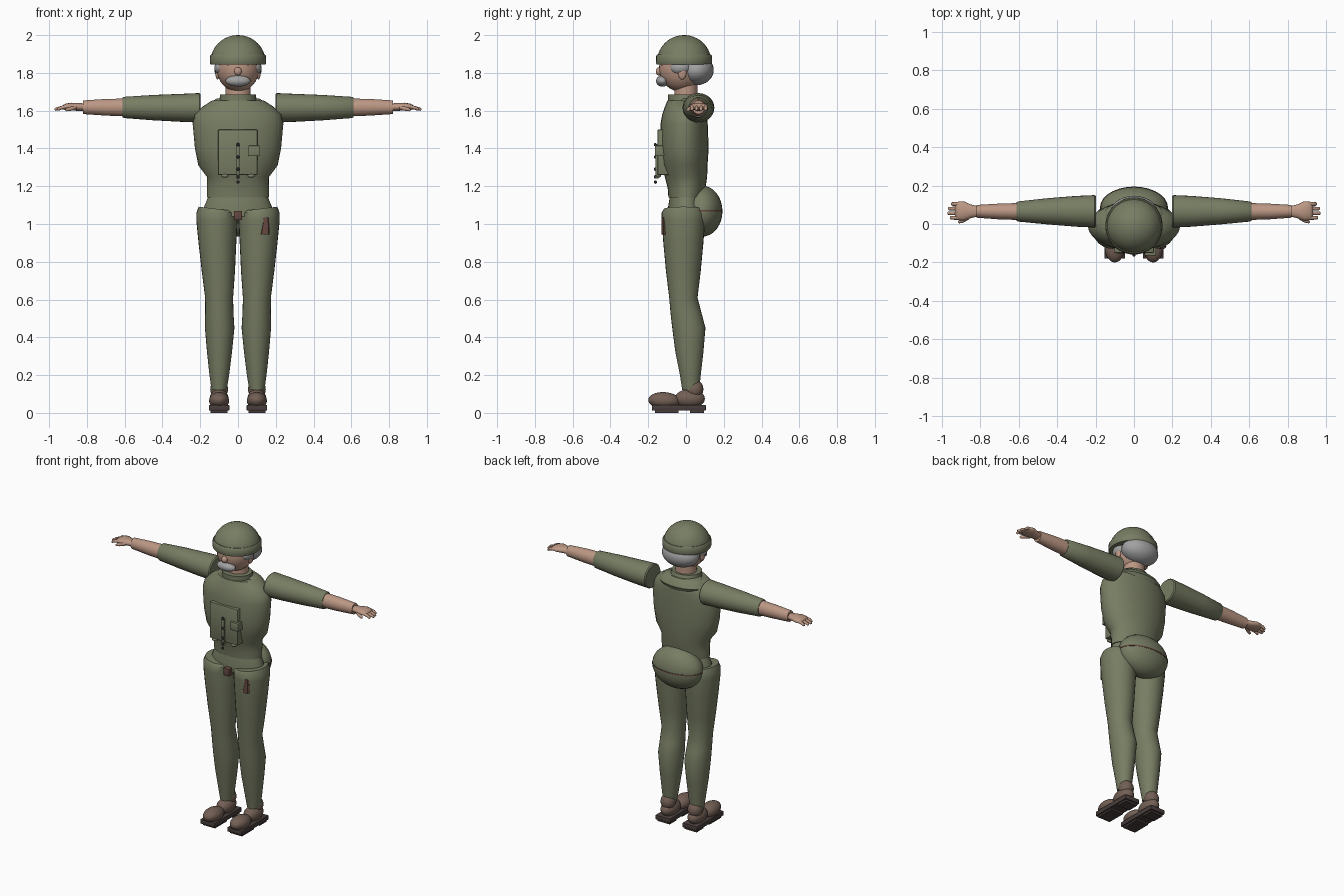
import bpy, bmesh, math
from mathutils import Vector, Matrix


def material(name, rgb):
    m = bpy.data.materials.new(name)
    m.diffuse_color = (*rgb, 1)
    return m


OLIVE = material("olive cloth", (0.185, 0.205, 0.125))
SKIN = material("skin", (0.50, 0.31, 0.23))
GREY = material("grey hair", (0.36, 0.36, 0.36))
BROWN = material("boot leather", (0.17, 0.115, 0.09))
SOLE = material("dark sole", (0.065, 0.048, 0.044))
RUST = material("rust leather", (0.13, 0.065, 0.05))
BLACK = material("black", (0.02, 0.02, 0.02))


def finish(name, bm, mat, angle=40):
    bmesh.ops.recalc_face_normals(bm, faces=bm.faces[:])
    me = bpy.data.meshes.new(name)
    bm.to_mesh(me)
    bm.free()
    me.materials.append(mat)
    ob = bpy.data.objects.new(name, me)
    bpy.context.collection.objects.link(ob)
    bpy.ops.object.select_all(action='DESELECT')
    ob.select_set(True)
    bpy.context.view_layer.objects.active = ob
    bpy.ops.object.shade_smooth_by_angle(angle=math.radians(angle))
    return ob


def loft(name, rings, mat, axis='z', tilt=0, sides=28, angle=40):
    """Skin elliptical rings (x, y, z, a, b); tilt slants the last ring along x."""
    bm = bmesh.new()
    loops = []
    for k, (x, y, z, a, b) in enumerate(rings):
        loop = []
        for i in range(sides):
            t = 2 * math.pi * i / sides
            c, s = a * math.cos(t), b * math.sin(t)
            if axis == 'z':
                p = (x + c, y + s, z + (tilt * c if k == len(rings) - 1 else 0))
            else:
                p = (x, y + c, z + s)
            loop.append(bm.verts.new(p))
        loops.append(loop)
    for lo, hi in zip(loops, loops[1:]):
        for i in range(sides):
            j = (i + 1) % sides
            bm.faces.new((lo[i], lo[j], hi[j], hi[i]))
    bm.faces.new(loops[0])
    bm.faces.new(loops[-1])
    return finish(name, bm, mat, angle)


def ball(name, c, r, mat, rot=0):
    bm = bmesh.new()
    m = Matrix.Translation(c) @ Matrix.Rotation(rot, 4, 'X') @ Matrix.Diagonal((*r, 1))
    bmesh.ops.create_uvsphere(bm, u_segments=28, v_segments=16, radius=1, matrix=m)
    return finish(name, bm, mat)


def box(name, lo, hi, mat, bevel=0.0):
    bm = bmesh.new()
    lo, hi = Vector(lo), Vector(hi)
    m = Matrix.Translation((lo + hi) / 2) @ Matrix.Diagonal((*(hi - lo), 1))
    bmesh.ops.create_cube(bm, size=1, matrix=m)
    if bevel:
        bmesh.ops.bevel(bm, geom=bm.edges[:], offset=bevel, segments=2, affect='EDGES', profile=0.5)
    return finish(name, bm, mat)


# Jacket body, waist and collar
loft("jacket", [(0, 0.0, 1.14, 0.165, 0.093), (0, 0.003, 1.19, 0.165, 0.10),
                (0, 0.0, 1.25, 0.165, 0.112), (0, -0.008, 1.31, 0.21, 0.122),
                (0, -0.01, 1.40, 0.228, 0.13), (0, -0.01, 1.53, 0.24, 0.125),
                (0, -0.006, 1.58, 0.228, 0.12), (0, 0.0, 1.62, 0.19, 0.112),
                (0, 0.0, 1.655, 0.135, 0.098)], OLIVE)
loft("collar", [(0, 0, 1.64, 0.10, 0.095), (0, -0.01, 1.685, 0.095, 0.085)], OLIVE)
loft("hood_roll", [(0, 0.04, 1.59, 0.14, 0.072), (0, 0.04, 1.62, 0.16, 0.085),
                   (0, 0.03, 1.645, 0.145, 0.08), (0, 0.02, 1.665, 0.11, 0.07)], OLIVE)
loft("waist", [(0, 0, 1.04, 0.185, 0.095), (0, 0, 1.09, 0.18, 0.095),
               (0, 0, 1.15, 0.155, 0.085)], OLIVE)

# Seat with belt line around it
ball("seat", (0, 0.085, 1.068), (0.175, 0.108, 0.135), OLIVE)
loft("belt_line", [(0, 0.085, 1.066, 0.177, 0.1095), (0, 0.085, 1.074, 0.177, 0.1095)], RUST)

for s, side in ((-1, "right"), (1, "left")):
    # Trouser leg
    loft(f"{side}_trouser_leg", [
        (0.100 * s, 0.025, 0.12, 0.040, 0.045), (0.099 * s, 0.023, 0.20, 0.052, 0.055),
        (0.098 * s, 0.018, 0.32, 0.066, 0.074), (0.097 * s, 0.015, 0.45, 0.078, 0.088),
        (0.099 * s, 0.0, 0.53, 0.075, 0.082), (0.100 * s, -0.014, 0.61, 0.074, 0.075),
        (0.104 * s, -0.014, 0.75, 0.088, 0.092), (0.109 * s, -0.014, 0.90, 0.100, 0.106),
        (0.112 * s, -0.014, 1.02, 0.109, 0.115), (0.112 * s, -0.014, 1.06, 0.108, 0.115),
        (0.112 * s, -0.014, 1.08, 0.096, 0.103)], OLIVE, tilt=0.12 * s)

    # Shoe: ankle, body, toe cap and layered sole
    x = 0.1 * s
    ball(f"{side}_shoe_ankle", (x, 0.045, 0.125), (0.047, 0.047, 0.052), BROWN)
    ball(f"{side}_shoe_body", (x, 0.02, 0.075), (0.05, 0.08, 0.05), BROWN)
    ball(f"{side}_shoe_toe", (x, -0.115, 0.065), (0.053, 0.085, 0.045), BROWN, rot=-0.06)
    box(f"{side}_shoe_sole", (x - 0.054, -0.18, 0.012), (x + 0.054, 0.105, 0.042), SOLE, 0.004)
    for part, y0, y1 in (("heel", 0.02, 0.095), ("tread", -0.165, -0.04)):
        box(f"{side}_{part}_pad", (x - 0.045, y0, 0), (x + 0.045, y1, 0.015), SOLE)

    # Sleeve and forearm
    loft(f"{side}_sleeve", [
        (0.198 * s, 0.066, 1.615, 0.078, 0.072), (0.205 * s, 0.066, 1.615, 0.084, 0.078),
        (0.30 * s, 0.066, 1.615, 0.080, 0.074), (0.45 * s, 0.066, 1.616, 0.068, 0.067),
        (0.605 * s, 0.065, 1.617, 0.052, 0.056), (0.612 * s, 0.065, 1.617, 0.047, 0.051)],
        OLIVE, axis='x')
    loft(f"{side}_forearm", [
        (0.60 * s, 0.065, 1.617, 0.044, 0.047), (0.70 * s, 0.065, 1.618, 0.041, 0.044),
        (0.82 * s, 0.066, 1.618, 0.033, 0.036)], SKIN, axis='x')

    # Hand with four fingers and thumb
    loft(f"{side}_palm", [
        (0.81 * s, 0.066, 1.618, 0.026, 0.020), (0.85 * s, 0.066, 1.620, 0.036, 0.021),
        (0.885 * s, 0.068, 1.622, 0.050, 0.020), (0.915 * s, 0.068, 1.620, 0.048, 0.016),
        (0.93 * s, 0.066, 1.617, 0.036, 0.010)], SKIN, axis='x', sides=16, angle=60)
    for i, length in enumerate((0.952, 0.967, 0.971, 0.958)):
        y = 0.104 - i * 0.024
        loft(f"{side}_finger_{i + 1}", [
            (0.90 * s, y, 1.622, 0.010, 0.010), (0.935 * s, y, 1.616, 0.010, 0.010),
            ((length - 0.006) * s, y, 1.608, 0.009, 0.009),
            (length * s, y, 1.607, 0.004, 0.004)], SKIN, axis='x', sides=10, angle=60)
    loft(f"{side}_thumb", [
        (0.855 * s, 0.04, 1.616, 0.014, 0.012), (0.885 * s, 0.020, 1.610, 0.012, 0.011),
        (0.908 * s, 0.012, 1.605, 0.009, 0.009), (0.914 * s, 0.011, 1.604, 0.004, 0.004)],
        SKIN, axis='x', sides=10, angle=60)

    # Eye, ear and side hair
    ball(f"{side}_eye", (0.045 * s, -0.118, 1.838), (0.014, 0.012, 0.010), BLACK)
    ball(f"{side}_ear", (0.108 * s, -0.02, 1.80), (0.012, 0.022, 0.035), SKIN)
    ball(f"{side}_side_hair", (0.085 * s, -0.03, 1.828), (0.04, 0.055, 0.04), GREY)
    ball(f"{side}_pouch_foot", (0.07 * s, -0.145, 1.255), (0.02, 0.012, 0.01), OLIVE)

# Neck, head and facial hair
loft("neck", [(0, 0.0, 1.66, 0.068, 0.062), (0, 0.0, 1.76, 0.066, 0.062)], SKIN)
ball("head", (0, -0.025, 1.825), (0.113, 0.118, 0.125), SKIN)
ball("nose", (0, -0.142, 1.808), (0.02, 0.018, 0.022), SKIN)
ball("moustache", (0, -0.125, 1.757), (0.066, 0.034, 0.030), GREY)
ball("back_hair", (0, 0.055, 1.815), (0.125, 0.092, 0.08), GREY)

# Helmet dome with raised rim band
dome = [(0, -0.01, 1.86 + 0.14 * math.sin(t), 0.145 * math.cos(t), 0.143 * math.cos(t))
        for t in [i * math.pi / 2 / 10.3 for i in range(11)]]
loft("helmet", [(0, -0.01, 1.845, 0.143, 0.142)] + dome, OLIVE, sides=36)
loft("helmet_rim", [(0, -0.01, 1.845, 0.146, 0.146), (0, -0.01, 1.852, 0.149, 0.149),
                    (0, -0.01, 1.89, 0.148, 0.148), (0, -0.01, 1.898, 0.142, 0.142)],
     OLIVE, sides=36)

# Chest pouch with side pocket, strap and studs
box("chest_pouch", (-0.105, -0.15, 1.26), (0.103, -0.06, 1.5), OLIVE, 0.004)
box("pouch_pocket", (0.055, -0.165, 1.36), (0.115, -0.10, 1.415), OLIVE, 0.004)
box("pouch_strap", (-0.009, -0.162, 1.24), (0.009, -0.145, 1.42), OLIVE, 0.003)
for i, z in enumerate((1.42, 1.355, 1.29, 1.25, 1.222)):
    ball(f"strap_stud_{i + 1}", (0, -0.162, z), (0.009, 0.008, 0.009), BLACK)

# Fly tab and thigh tag
box("fly_tab", (-0.022, -0.125, 1.02), (0.022, -0.06, 1.07), RUST, 0.004)
loft("thigh_tag", [(0.143, -0.118, 0.945, 0.025, 0.013), (0.147, -0.118, 1.0, 0.019, 0.013),
                   (0.148, -0.118, 1.035, 0.015, 0.012)], RUST, sides=8)
